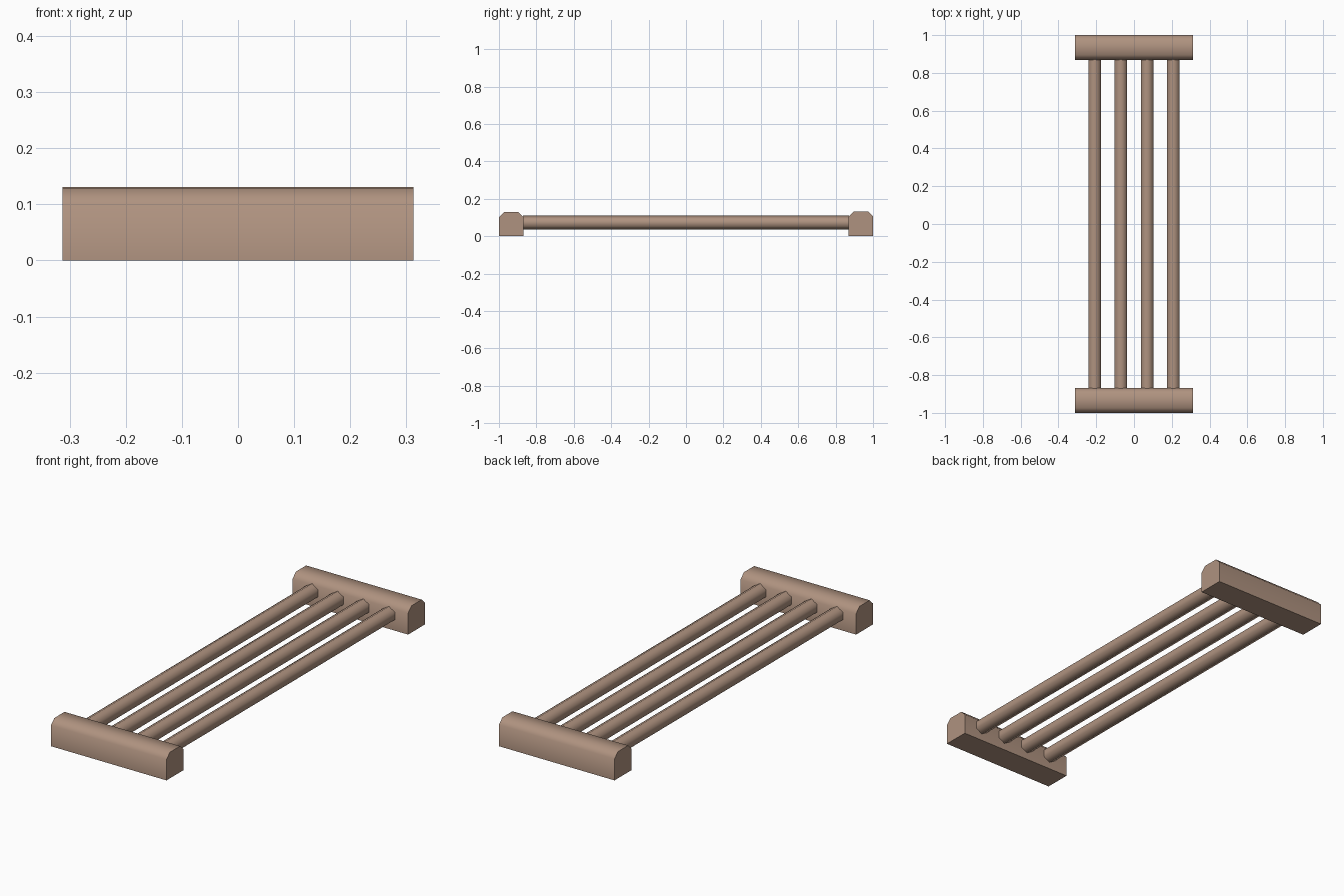
import bpy, bmesh, math
from mathutils import Vector

if "Cube" in bpy.data.objects:
    bpy.data.objects.remove(bpy.data.objects["Cube"], do_unlink=True)

# Single timber colour
WOOD = (0.43, 0.29, 0.215, 1.0)
wood = bpy.data.materials.new("tan_wood")
wood.use_nodes = True
wood.diffuse_color = WOOD
bsdf = wood.node_tree.nodes["Principled BSDF"]
bsdf.inputs["Base Color"].default_value = WOOD
bsdf.inputs["Roughness"].default_value = 0.8


def extrude_profile(name, points, travel):
    """Sweep a closed profile along a straight line, with capped ends."""
    bm = bmesh.new()
    face = bm.faces.new([bm.verts.new(p) for p in points])
    out = bmesh.ops.extrude_face_region(bm, geom=[face], use_keep_orig=True)
    moved = [g for g in out["geom"] if isinstance(g, bmesh.types.BMVert)]
    bmesh.ops.translate(bm, verts=moved, vec=Vector(travel))
    bmesh.ops.recalc_face_normals(bm, faces=bm.faces[:])
    mesh = bpy.data.meshes.new(name)
    bm.to_mesh(mesh)
    bm.free()
    mesh.materials.append(wood)
    obj = bpy.data.objects.new(name, mesh)
    bpy.context.collection.objects.link(obj)
    bpy.ops.object.select_all(action="DESELECT")
    obj.select_set(True)
    bpy.context.view_layer.objects.active = obj
    bpy.ops.object.shade_smooth_by_angle(angle=math.radians(65))
    return obj


# End beams: square section with both top edges chamfered
HALF_X, DEPTH, CUT = 0.313, 0.131, 0.026
for name, y0, top in (("front_beam", -1.0, 0.128), ("back_beam", 1.0 - DEPTH, 0.131)):
    y1 = y0 + DEPTH
    section = [(y0, 0), (y1, 0), (y1, top - CUT), (y1 - CUT, top),
               (y0 + CUT, top), (y0, top - CUT)]
    extrude_profile(name, [(-HALF_X, y, z) for y, z in section], (2 * HALF_X, 0, 0))

# Four hexagonal bars, one corner up, running between the beams
RADIUS, HEIGHT, SPACING, REACH = 0.0375, 0.072, 0.139, 0.872
for i in range(4):
    x = (i - 1.5) * SPACING
    angles = [math.radians(90 + 60 * k) for k in range(6)]
    hexagon = [(x + RADIUS * math.cos(a), -REACH, HEIGHT + RADIUS * math.sin(a))
               for a in angles]
    extrude_profile(f"bar_{i + 1}", hexagon, (0, 2 * REACH, 0))
